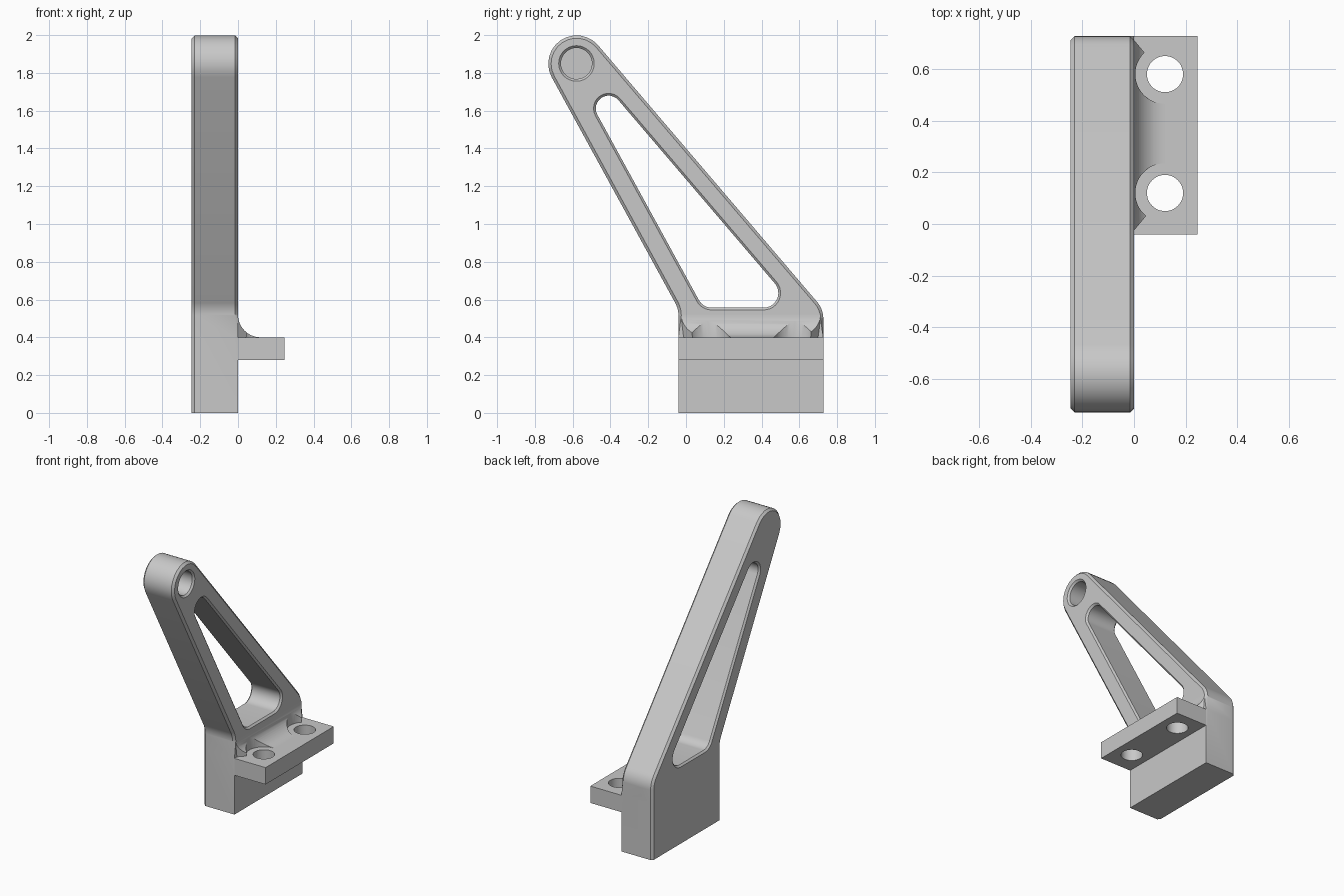
import bpy, bmesh, math
from mathutils import Vector

if "Cube" in bpy.data.objects:
    bpy.data.objects.remove(bpy.data.objects["Cube"])

grey = bpy.data.materials.new("plain_grey")
grey.use_nodes = True
colour = (0.58, 0.58, 0.58, 1)
grey.diffuse_color = colour
grey.node_tree.nodes["Principled BSDF"].inputs["Base Color"].default_value = colour

HALF = 0.245                 # half of the total width in x
BACK, FRONT = -0.04, 0.727   # ends of the base in y
SHELF = 0.4                  # top of the flange
BOLTS = (0.12, 0.58)         # bolt positions in y


def rounded(corners, steps=12):
    """Counter-clockwise polygon; each corner is (u, v, radius)."""
    pts = []
    for i, (u, v, r) in enumerate(corners):
        p = Vector((u, v))
        if r == 0:
            pts.append(p)
            continue
        a = (Vector(corners[i - 1][:2]) - p).normalized()
        b = (Vector(corners[(i + 1) % len(corners)][:2]) - p).normalized()
        half = a.angle(b) / 2
        centre = p + (a + b).normalized() * r / math.sin(half)
        start = p + a * r / math.tan(half) - centre
        # Inward corners turn the other way
        turn = 1 if b.x * a.y - b.y * a.x > 0 else -1
        sweep = turn * (math.pi - 2 * half)
        for k in range(steps + 1):
            t = sweep * k / steps
            c, s = math.cos(t), math.sin(t)
            pts.append(centre + Vector((start.x * c - start.y * s,
                                        start.x * s + start.y * c)))
    return pts


def offset(pts, d):
    """Move a counter-clockwise outline inwards by d."""
    out = []
    for i, p in enumerate(pts):
        e1 = (p - pts[i - 1]).normalized()
        e2 = (pts[(i + 1) % len(pts)] - p).normalized()
        n1, n2 = Vector((-e1.y, e1.x)), Vector((-e2.y, e2.x))
        out.append(p + (n1 + n2) * d / (1 + n1.dot(n2)))
    return out


def loft(name, rings):
    """Closed solid through matching rings of 3D points."""
    bm = bmesh.new()
    rows = [[bm.verts.new(p) for p in ring] for ring in rings]
    n = len(rows[0])
    for a, b in zip(rows, rows[1:]):
        for i in range(n):
            j = (i + 1) % n
            bm.faces.new((a[i], a[j], b[j], b[i]))
    bm.faces.new(rows[0][::-1])
    bm.faces.new(rows[-1])
    bmesh.ops.remove_doubles(bm, verts=bm.verts[:], dist=1e-5)
    bmesh.ops.recalc_face_normals(bm, faces=bm.faces[:])
    mesh = bpy.data.meshes.new(name)
    bm.to_mesh(mesh)
    bm.free()
    mesh.materials.append(grey)
    ob = bpy.data.objects.new(name, mesh)
    bpy.context.collection.objects.link(ob)
    return ob


def at_x(x, pts):
    return [(x, p.x, p.y) for p in pts]


def circle(u, v, r, n=48):
    return [Vector((u + r * math.cos(2 * math.pi * k / n),
                    v + r * math.sin(2 * math.pi * k / n))) for k in range(n)]


def pillar(x, y, r, low, high):
    return loft("cutter", [[(p.x, p.y, z) for p in circle(x, y, r)]
                           for z in (low, high)])


def finish(ob, cutters):
    bpy.ops.object.select_all(action="DESELECT")
    bpy.context.view_layer.objects.active = ob
    ob.select_set(True)
    for cutter in cutters:
        cutter.hide_render = True
        mod = ob.modifiers.new("cut", "BOOLEAN")
        mod.operation, mod.solver, mod.object = "DIFFERENCE", "EXACT", cutter
        bpy.ops.object.modifier_apply(modifier=mod.name)
        bpy.data.objects.remove(cutter)
    bpy.ops.object.shade_smooth_by_angle(angle=math.radians(30))


# Slanted arm and base block, chamfered round both sides
outline = rounded([(BACK, 0, 0), (FRONT, 0, 0), (FRONT, SHELF, 0),
                   (FRONT, 0.549, 0.14), (-1.409, 3.052, 0.15),
                   (BACK, 0.551, 0.14), (BACK, SHELF, 0)])
bevel = 0.015
inset = offset(outline, bevel)
outer_side = [Vector((q.x, q.y if p.y > 0 else 0)) for p, q in zip(outline, inset)]
flange_side = [q if p.y > SHELF + 0.01 else p for p, q in zip(outline, inset)]
arm = loft("slanted_arm", [at_x(-HALF, outer_side), at_x(bevel - HALF, outline),
                           at_x(-bevel, outline), at_x(0, flange_side)])

# Triangular opening with chamfered rims
rim = 0.012
slot = rounded([(0.083, 0.545, 0.09), (0.606, 0.545, 0.09), (-0.852, 2.253, 0.08)])
slot_cutter = loft("cutter", [
    at_x(-HALF - rim, offset(slot, -rim)), at_x(rim - HALF, offset(slot, rim)),
    at_x(-rim, offset(slot, rim)), at_x(rim, offset(slot, -rim))])

# Blind pivot socket near the top
pivot = [(-0.2, 0.082), (-rim, 0.082), (rim, 0.082 + 2 * rim)]
socket_cutter = loft("cutter", [at_x(x, circle(-0.58, 1.85, r)) for x, r in pivot])
finish(arm, [slot_cutter, socket_cutter])

# Mounting flange with two bolt holes
section = [(0, 0.28), (HALF, 0.28), (HALF, SHELF), (0, SHELF)]
flange = loft("mounting_flange", [[(x, y, z) for x, z in section]
                                  for y in (BACK, FRONT)])
finish(flange, [pillar(0.12, y, 0.07, 0.2, 0.5) for y in BOLTS])

# Concave fillet with mitred ends, cleared around the bolt heads
R = 0.12
arc = [(R - R * math.cos(t), SHELF + R - R * math.sin(t))
       for t in (math.pi / 2 * k / 16 for k in range(17))]
section = arc + [(R, SHELF - 0.01), (-bevel, SHELF - 0.01), (-bevel, SHELF + R)]


def mitre(x):
    return bevel + max(x, 0) * 1.2


fillet = loft("flange_fillet", [[(x, BACK + mitre(x), z) for x, z in section],
                                [(x, FRONT - mitre(x), z) for x, z in section]])
finish(fillet, [pillar(0.12, y, 0.115, 0.3, 0.7) for y in BOLTS])
